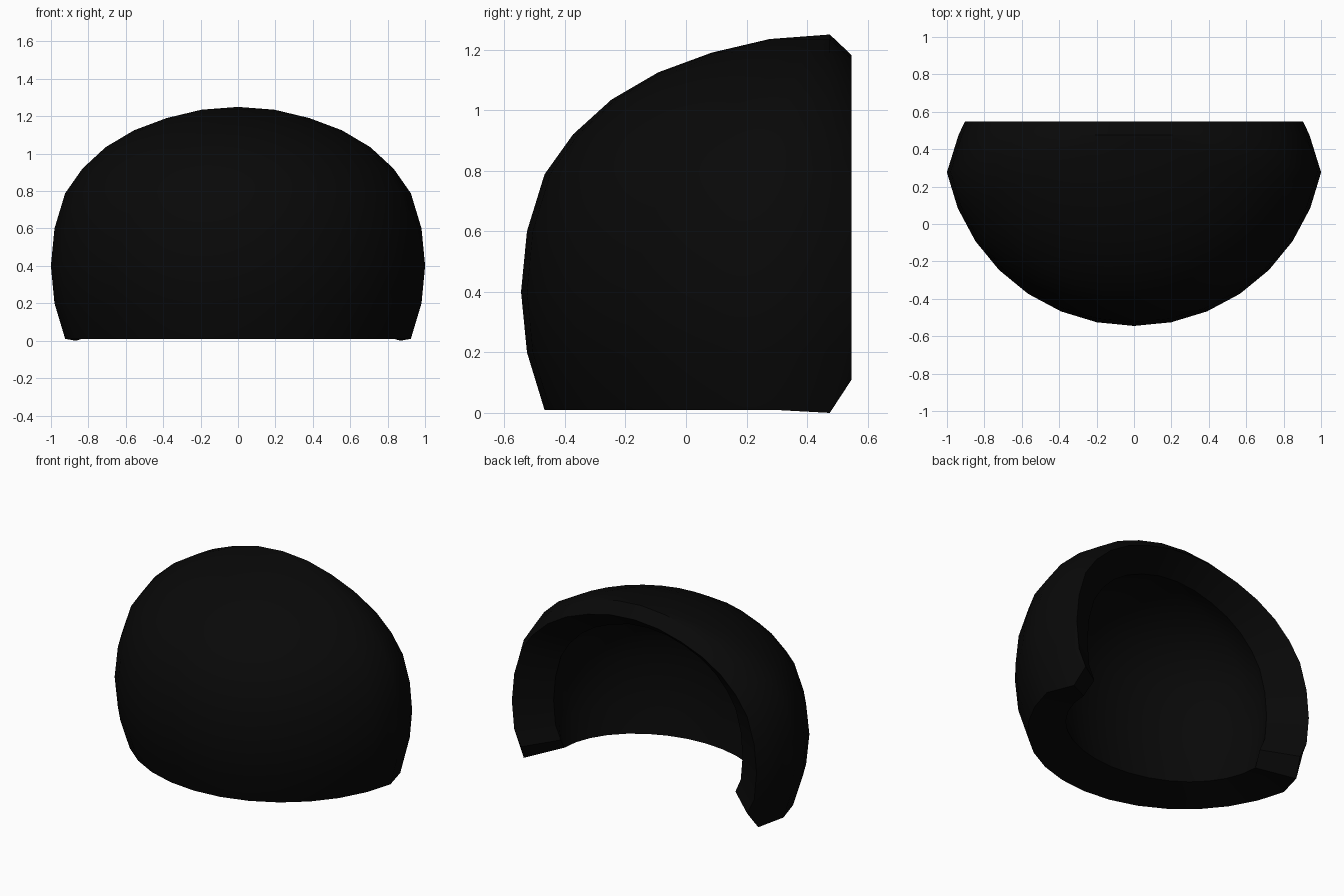
import bpy, bmesh, math

cube = bpy.data.objects.get("Cube")
if cube:
    bpy.data.objects.remove(cube, do_unlink=True)

# Near-black material
mat = bpy.data.materials.new("soft_black")
mat.use_nodes = True
colour = (0.0025, 0.0025, 0.0025, 1.0)
mat.diffuse_color = colour
mat.node_tree.nodes["Principled BSDF"].inputs["Base Color"].default_value = colour

STEP = math.radians(11.25)
MID_Z = 0.40       # height of the widest ring
BACK_Y = 0.475     # depth of the dome's pole
INNER_Y = 0.33     # depth of the cavity's pole
RADIUS = 1.02
# Ring heights above or below the widest ring, from bottom edge to crown
HEIGHTS = [-0.39, -0.20, 0.0, 0.20, 0.388, 0.52, 0.635, 0.725, 0.79, 0.835, 0.85]


def ring_points(row):
    """Closed outline of the thick hollow shell at one level."""
    r = max(RADIUS * math.cos((row - 2) * STEP), 0.0)
    h = HEIGHTS[row]
    bottom = row == 0

    # Rim section: outer corner, back edge, inner lip
    rim = [
        (0.92 * r, BACK_Y, 0.0 if bottom else MID_Z + h),
        (0.887 * r, 0.547, 0.11 if bottom else MID_Z + 0.92 * h),
        (0.685 * r, 0.40, 0.15 if bottom else MID_Z + 0.79 * h),
    ]
    outer = [(r * math.sin(k * STEP), BACK_Y - r * math.cos(k * STEP), MID_Z + h)
             for k in range(-7, 8)]
    # Cavity wall, swept from one side to the other
    inner_z = 0.065 if bottom else MID_Z + 0.805 * h
    inner = [(0.71 * r * math.sin(k * STEP), INNER_Y - 0.575 * r * math.cos(k * STEP), inner_z)
             for k in range(8, -9, -1)]
    mirrored = [(-x, y, z) for x, y, z in reversed(rim)]
    return outer + rim + inner + mirrored


bm = bmesh.new()
rows = [[bm.verts.new(p) for p in ring_points(i)] for i in range(len(HEIGHTS))]
n = len(rows[0])

# Outer dome, rim and cavity wall
for low, high in zip(rows, rows[1:]):
    for j in range(n):
        k = (j + 1) % n
        bm.faces.new((low[j], low[k], high[k], high[j]))

# Bottom edge: a strip under the wall and a cap under each rim end
base = rows[0]
outer_edge = [base[-1]] + base[:16]
inner_edge = base[18:35][::-1]
for j in range(16):
    bm.faces.new((outer_edge[j], inner_edge[j], inner_edge[j + 1], outer_edge[j + 1]))
for a, b, c, d in (base[15:19], base[34:38][::-1]):
    bm.faces.new((a, b, c))
    bm.faces.new((a, c, d))

# Join the rows at the crown
bmesh.ops.remove_doubles(bm, verts=bm.verts, dist=0.0005)
bmesh.ops.recalc_face_normals(bm, faces=bm.faces)

mesh = bpy.data.meshes.new("hollow_shell")
bm.to_mesh(mesh)
bm.free()
mesh.materials.append(mat)
shell = bpy.data.objects.new("hollow_shell", mesh)
bpy.context.collection.objects.link(shell)

bpy.ops.object.select_all(action='DESELECT')
shell.select_set(True)
bpy.context.view_layer.objects.active = shell
bpy.ops.object.shade_smooth_by_angle(angle=math.radians(35))
